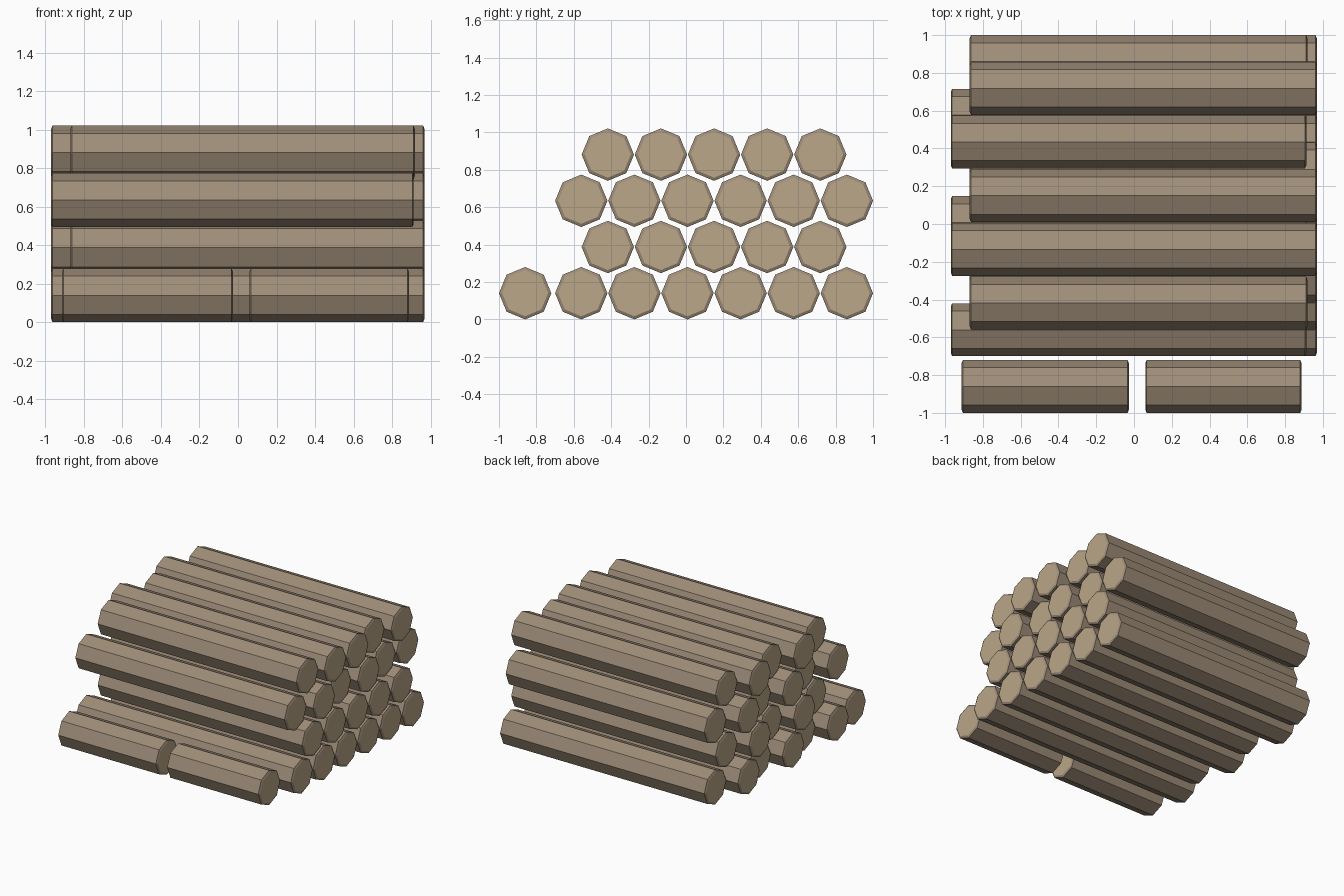
import bpy, bmesh, math

if "Cube" in bpy.data.objects:
    bpy.data.objects.remove(bpy.data.objects["Cube"])

R = 0.14          # log radius
PITCH = 0.284     # spacing between neighbours
RISE = 0.247      # height between rows


def material(name, rgb):
    m = bpy.data.materials.new(name)
    m.diffuse_color = (*rgb, 1.0)
    m.use_nodes = True
    m.node_tree.nodes["Principled BSDF"].inputs["Base Color"].default_value = m.diffuse_color
    return m


BARK = material("bark_brown", (0.345, 0.268, 0.190))
CUT = material("cut_wood_tan", (0.500, 0.385, 0.250))


def log(name, x0, x1, y, z):
    """Eight-sided log along x with narrow chamfered ends and pale cut faces."""
    bm = bmesh.new()
    rings = []
    for x, r in ((x0, R - 0.017), (x0 + 0.007, R), (x1 - 0.007, R), (x1, R - 0.017)):
        rings.append([bm.verts.new((x, y + r * math.cos(k * math.pi / 4),
                                    z + r * math.sin(k * math.pi / 4))) for k in range(8)])
    for a, b in zip(rings, rings[1:]):
        for k in range(8):
            n = (k + 1) % 8
            bm.faces.new((a[k], a[n], b[n], b[k]))
    # pale cut faces
    for ring in (rings[0], rings[-1]):
        bm.faces.new(ring).material_index = 1
    bmesh.ops.recalc_face_normals(bm, faces=bm.faces)
    me = bpy.data.meshes.new(name)
    bm.to_mesh(me)
    bm.free()
    me.materials.append(BARK)
    me.materials.append(CUT)
    bpy.context.collection.objects.link(bpy.data.objects.new(name, me))


# right-hand ends of the stacked logs, row by row from the ground up
RIGHT_ENDS = [
    [0.968] * 6,
    [0.968, 0.968, 0.968, 0.968, 0.968],
    [0.912, 0.968, 0.912, 0.968, 0.912, 0.918],
    [0.918, 0.968, 0.968, 0.912, 0.968],
]

# stacked pile: rows alternate six and five, left ends alternate long and short
for row, ends in enumerate(RIGHT_ENDS):
    odd = row % 2
    for i, x1 in enumerate(ends):
        x0 = -0.87 if (i + odd) % 2 else -0.97
        log(f"stacked_log_{row + 1}_{i + 1}", x0, x1,
            -0.56 + PITCH * (i + odd / 2), R + RISE * row)

# two short logs lying in front
log("short_log_left", -0.913, -0.027, -0.86, R)
log("short_log_right", 0.06, 0.887, -0.86, R)
